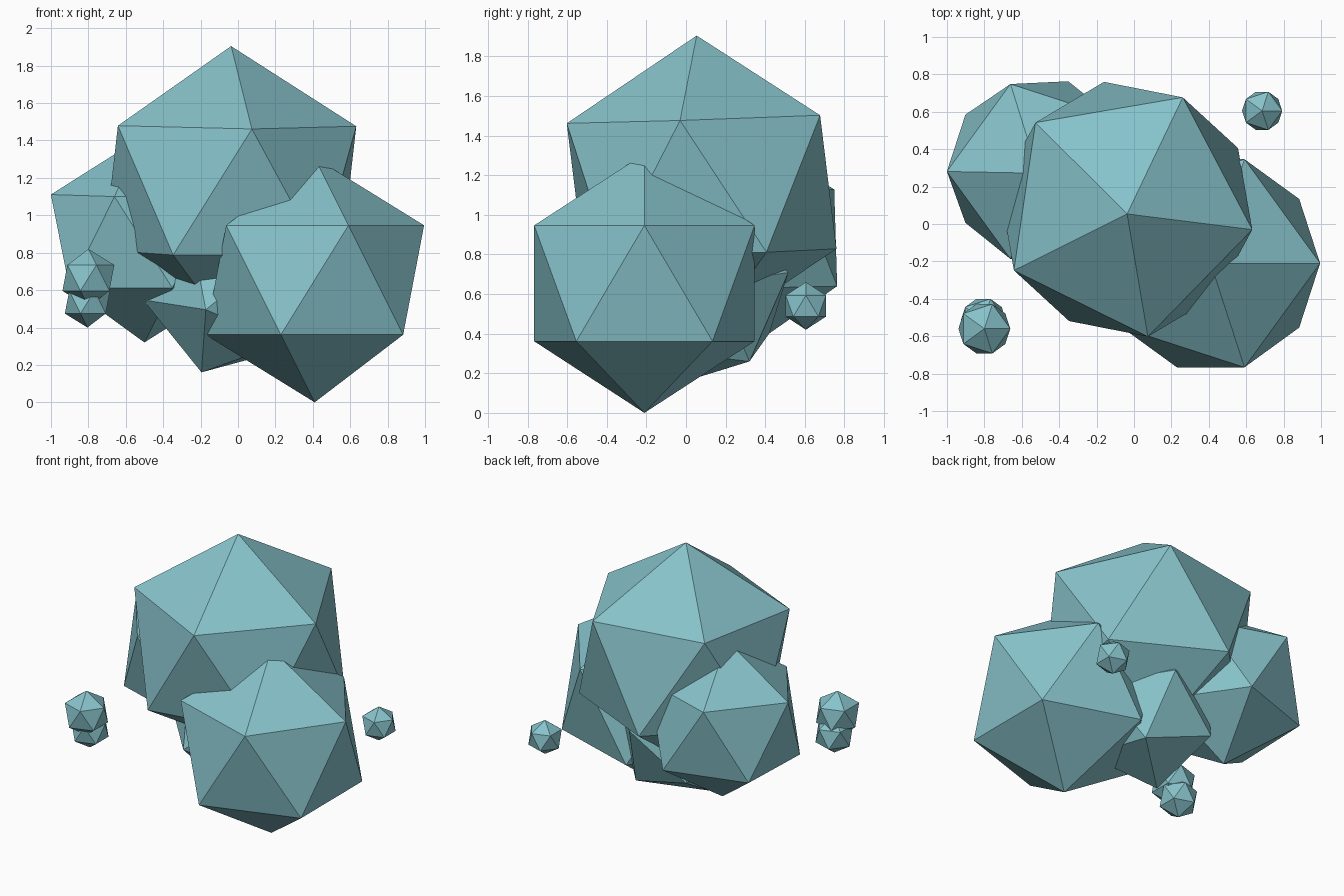
import bpy
import bmesh
from mathutils import Vector, Matrix

if "Cube" in bpy.data.objects:
    bpy.data.objects.remove(bpy.data.objects["Cube"])

mat = bpy.data.materials.new("dusty teal")
mat.diffuse_color = (0.24, 0.54, 0.59, 1)
mat.use_nodes = True
mat.node_tree.nodes["Principled BSDF"].inputs["Base Color"].default_value = mat.diffuse_color


def frame(axis, toward):
    """Rotation with z along axis and x leaning toward the second direction."""
    z = Vector(axis).normalized()
    y = z.cross(Vector(toward)).normalized()
    return Matrix((y.cross(z), y, z)).transposed().to_4x4()


def lump(name, centre, radius, axis=(0, 0, 1), toward=(1, 0, 0)):
    """Flat-shaded icosahedron with one corner on axis and the next one toward."""
    bm = bmesh.new()
    bmesh.ops.create_icosphere(bm, subdivisions=1, radius=radius,
                               matrix=frame(axis, toward))
    mesh = bpy.data.meshes.new(name)
    bm.to_mesh(mesh)
    bm.free()
    mesh.materials.append(mat)
    obj = bpy.data.objects.new(name, mesh)
    obj.location = centre
    bpy.context.collection.objects.link(obj)


# Main overlapping cluster
lump("top_lump", (-0.043, 0.079, 1.145), 0.76, (0.008, -0.033, 1), (0.9895, -0.1444, 0))
lump("front_right_lump", (0.41, -0.21, 0.654), 0.654)
lump("back_left_lump", (-0.506, 0.288, 0.87), 0.55, (-0.01, -0.03, 1), (-1, 0, 0))
lump("core_lump", (-0.044, 0.074, 0.602), 0.473,
     (0.214, 0.246, -0.342), (-0.246, 0.346, -0.202))

# Small floating pieces
lump("small_upper_lump", (-0.80, -0.56, 0.665), 0.155)
lump("small_lower_lump", (-0.805, -0.515, 0.535), 0.135)
lump("small_back_lump", (0.685, 0.605, 0.54), 0.12)
